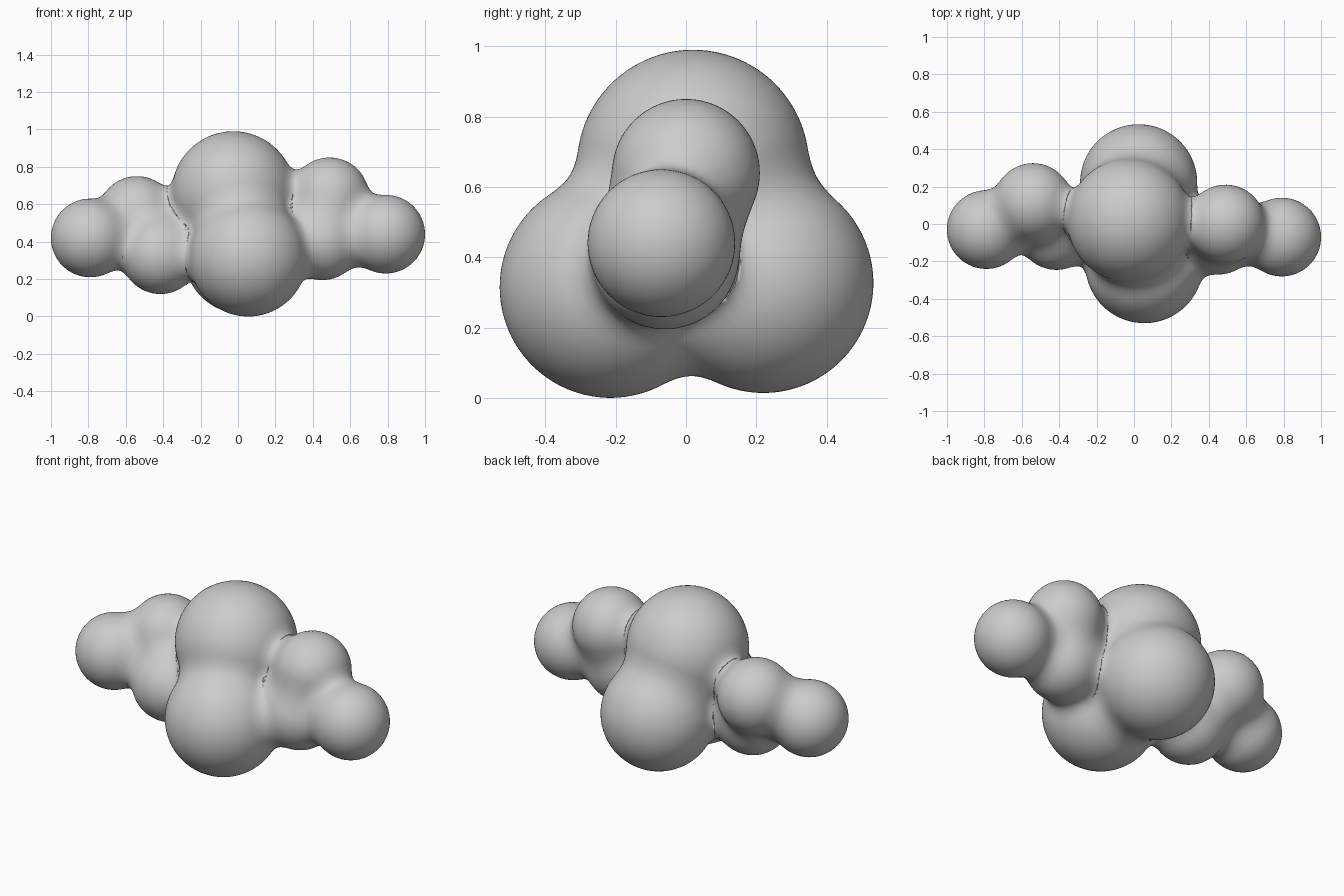
import bpy, bmesh
from mathutils import Vector, Matrix

if "Cube" in bpy.data.objects:
    bpy.data.objects.remove(bpy.data.objects["Cube"])

# Lobes: centre and radius
core = [((-0.025, 0.02, 0.66), 0.33),
        ((0.055, -0.215, 0.315), 0.315),
        ((0.025, 0.22, 0.327), 0.313)]
left_arm = [((-0.54, 0.115, 0.54), 0.21),
            ((-0.415, -0.035, 0.33), 0.21),
            ((-0.79, -0.03, 0.42), 0.21)]
right_arm = [((0.49, 0.0, 0.64), 0.21),
             ((0.45, -0.06, 0.405), 0.21),
             ((0.79, -0.07, 0.44), 0.21)]
lobes = [(Vector(c), r) for c, r in core + left_arm + right_arm]
BLEND = 0.10


def blended(p):
    """Distance to the softly merged lobes, and its gradient."""
    d, g = None, None
    for c, r in lobes:
        v = p - c
        n = v.length
        e, ge = n - r, v / max(n, 1e-6)
        if d is None:
            d, g = e, ge
            continue
        h = min(1, max(0, 0.5 + 0.5 * (d - e) / BLEND))
        d = d + (e - d) * h - BLEND * h * (1 - h)
        g = g.lerp(ge, h)
    return d, g


# Overlapping spheres
bm = bmesh.new()
for c, r in lobes:
    bmesh.ops.create_icosphere(bm, subdivisions=4, radius=r,
                               matrix=Matrix.Translation(c))
mesh = bpy.data.meshes.new("lobed_body")
bm.to_mesh(mesh)
bm.free()
body = bpy.data.objects.new("lobed_body", mesh)
bpy.context.collection.objects.link(body)
bpy.context.view_layer.objects.active = body
body.select_set(True)

# Merge into one skin and even it out
remesh = body.modifiers.new("merge", 'REMESH')
remesh.mode = 'VOXEL'
remesh.voxel_size = 0.018
relax = body.modifiers.new("relax", 'SMOOTH')
relax.iterations = 6
for m in (remesh, relax):
    bpy.ops.object.modifier_apply(modifier=m.name)

# Pull the skin onto the blended surface
for v in body.data.vertices:
    p = v.co.copy()
    for _ in range(5):
        d, g = blended(p)
        p -= g * (d / max(g.length_squared, 0.15))
    v.co = p
bpy.ops.object.shade_smooth()
